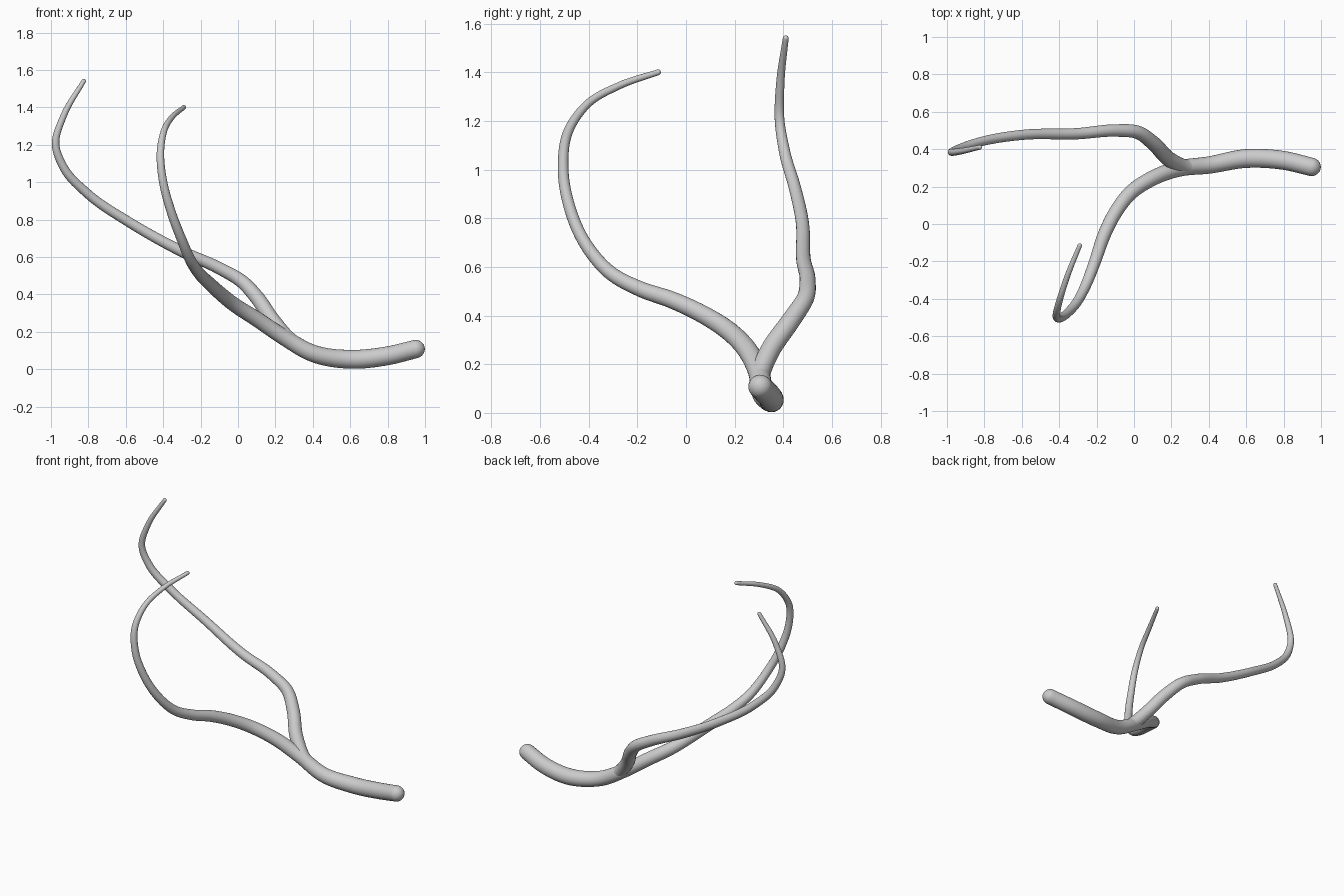
import bpy, bmesh, math
from mathutils import Vector

if "Cube" in bpy.data.objects:
    bpy.data.objects.remove(bpy.data.objects["Cube"])


def spline(points, steps=8):
    """Centripetal-style smooth samples (x, y, z, radius) through the points."""
    p = [Vector(q) for q in points]
    p = [2 * p[0] - p[1]] + p + [2 * p[-1] - p[-2]]
    out = []
    for i in range(1, len(p) - 2):
        a, b, c, d = p[i - 1:i + 3]
        h0, h1, h2 = (max((v - u).length, 1e-4) for u, v in ((a, b), (b, c), (c, d)))
        m1 = ((b - a) / h0 * h1 + (c - b) / h1 * h0) / (h0 + h1) * h1
        m2 = ((c - b) / h1 * h2 + (d - c) / h2 * h1) / (h1 + h2) * h1
        for k in range(steps):
            t = k / steps
            out.append(b * (2*t**3 - 3*t*t + 1) + m1 * (t**3 - 2*t*t + t)
                       + c * (3*t*t - 2*t**3) + m2 * (t**3 - t*t))
    out.append(p[-2])
    return [(q.to_3d(), q[3]) for q in out]


def tube(name, points, sides=24):
    """Tapered round tube with hemispherical ends."""
    path = spline(points)
    n = len(path)
    tang = [(path[min(i + 1, n - 1)][0] - path[max(i - 1, 0)][0]).normalized() for i in range(n)]
    # ring list: centre, radius, tangent, including the rounded caps
    angles = [math.radians(a) for a in (88, 70, 50, 30, 15)]
    rings = [(path[0][0] - tang[0] * path[0][1] * math.sin(a), path[0][1] * math.cos(a), tang[0])
             for a in angles]
    rings += [(c, r, t) for (c, r), t in zip(path, tang)]
    rings += [(path[-1][0] + tang[-1] * path[-1][1] * math.sin(a), path[-1][1] * math.cos(a), tang[-1])
              for a in reversed(angles)]
    bm = bmesh.new()
    u = rings[0][2].orthogonal().normalized()
    loops = []
    for c, r, t in rings:
        u = (u - t * u.dot(t)).normalized()
        v = t.cross(u)
        loops.append([bm.verts.new(c + r * (u * math.cos(w) + v * math.sin(w)))
                      for w in (2 * math.pi * k / sides for k in range(sides))])
    for a, b in zip(loops, loops[1:]):
        for k in range(sides):
            j = (k + 1) % sides
            bm.faces.new((a[k], a[j], b[j], b[k]))
    bm.faces.new(loops[0][::-1])
    bm.faces.new(loops[-1])
    for f in bm.faces:
        f.smooth = True
    mesh = bpy.data.meshes.new(name)
    bm.to_mesh(mesh)
    bm.free()
    obj = bpy.data.objects.new(name, mesh)
    bpy.context.collection.objects.link(obj)
    return obj


# Thick trunk running on into the front branch
tube("trunk_and_front_branch", [
    (.95, .305, .108, .049), (.80, .34, .072, .050), (.60, .35, .053, .050),
    (.40, .315, .085, .046), (.25, .298, .168, .043), (.10, .245, .268, .041),
    (-.02, .165, .345, .039), (-.10, .06, .41, .037), (-.16, -.06, .465, .035),
    (-.205, -.19, .51, .032), (-.25, -.31, .575, .029), (-.30, -.41, .69, .026),
    (-.36, -.48, .85, .024), (-.40, -.505, 1.0, .022), (-.415, -.487, 1.15, .020),
    (-.397, -.405, 1.27, .017), (-.355, -.275, 1.345, .015), (-.29, -.115, 1.40, .012)])

# Back branch, rooted inside the trunk
tube("back_branch", [
    (.40, .315, .088, .036), (.28, .305, .155, .040), (.19, .345, .255, .041),
    (.10, .435, .385, .039), (.02, .49, .47, .036), (-.10, .50, .54, .033),
    (-.30, .483, .63, .030), (-.58, .478, .785, .027), (-.80, .445, .935, .025),
    (-.93, .405, 1.075, .023), (-.975, .385, 1.20, .020), (-.93, .388, 1.36, .017),
    (-.825, .41, 1.54, .012)])
